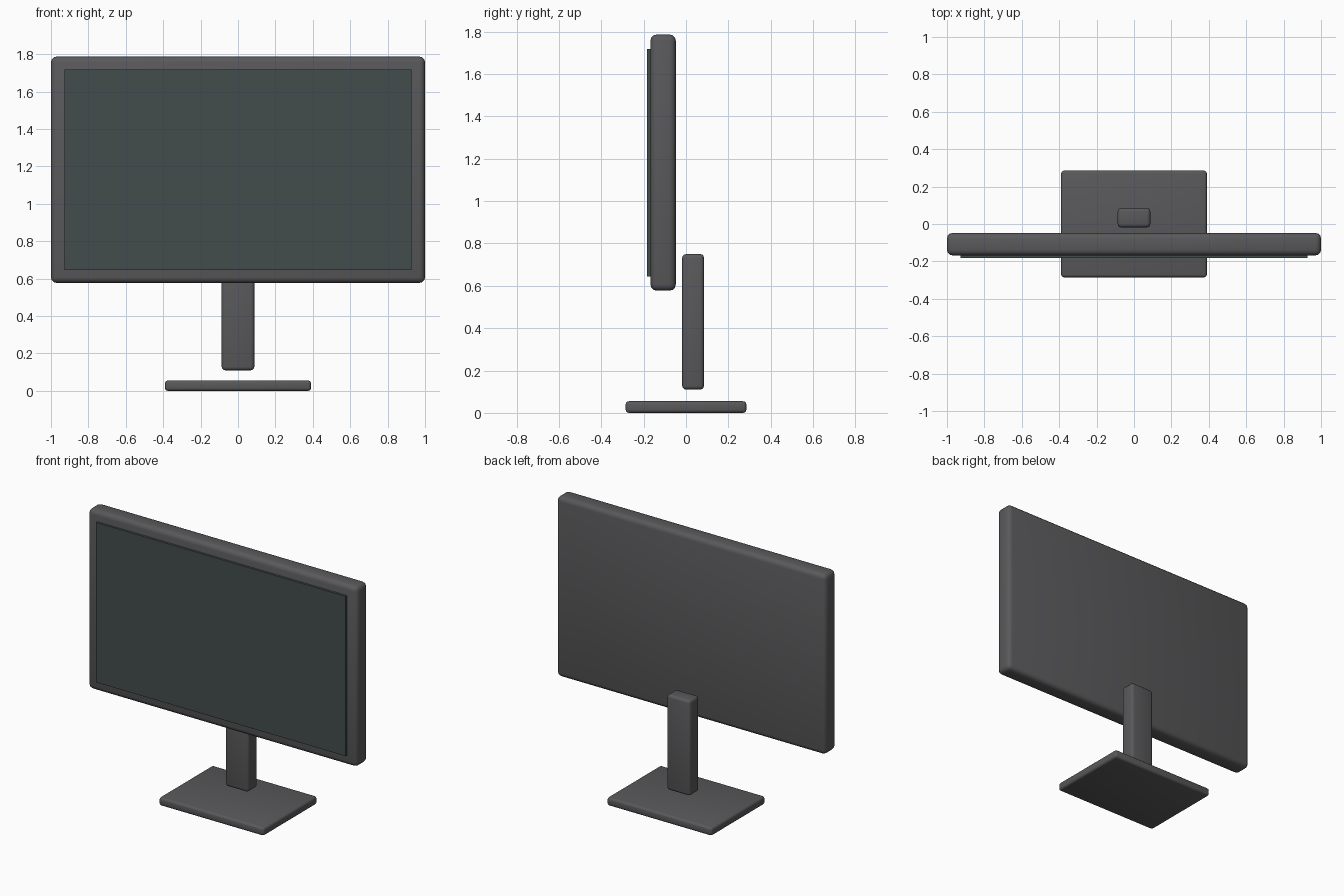
import bpy

if "Cube" in bpy.data.objects:
    bpy.data.objects.remove(bpy.data.objects["Cube"])


def material(name, colour):
    mat = bpy.data.materials.new(name)
    mat.diffuse_color = (*colour, 1)
    mat.use_nodes = True
    mat.node_tree.nodes["Principled BSDF"].inputs["Base Color"].default_value = mat.diffuse_color
    return mat


def box(name, low, high, mat, bevel=0.0, segments=3):
    """Box between two corners with optional rounded edges."""
    centre = [(a + b) / 2 for a, b in zip(low, high)]
    bpy.ops.mesh.primitive_cube_add(size=1, location=centre)
    ob = bpy.context.object
    ob.name = name
    ob.scale = [b - a for a, b in zip(low, high)]
    bpy.ops.object.transform_apply(location=False, rotation=False, scale=True)
    ob.data.materials.append(mat)
    if bevel:
        mod = ob.modifiers.new("rounded_edges", "BEVEL")
        mod.width = bevel
        mod.segments = segments
        bpy.ops.object.modifier_apply(modifier=mod.name)
        bpy.ops.object.shade_smooth_by_angle()
    return ob


casing = material("dark_casing", (0.10, 0.10, 0.105))
glass = material("screen_glass", (0.055, 0.075, 0.072))

# Base plate on the ground
box("base", (-0.39, -0.285, 0), (0.39, 0.285, 0.055), casing, 0.015)

# Upright neck behind the panel, floating above the base
box("neck", (-0.087, -0.018, 0.11), (0.087, 0.085, 0.75), casing, 0.018)

# Panel housing
box("housing", (-1, -0.168, 0.577), (1, -0.048, 1.787), casing, 0.03)

# Thin screen standing slightly proud of the housing
box("screen", (-0.927, -0.183, 0.645), (0.927, -0.165, 1.718), glass)
